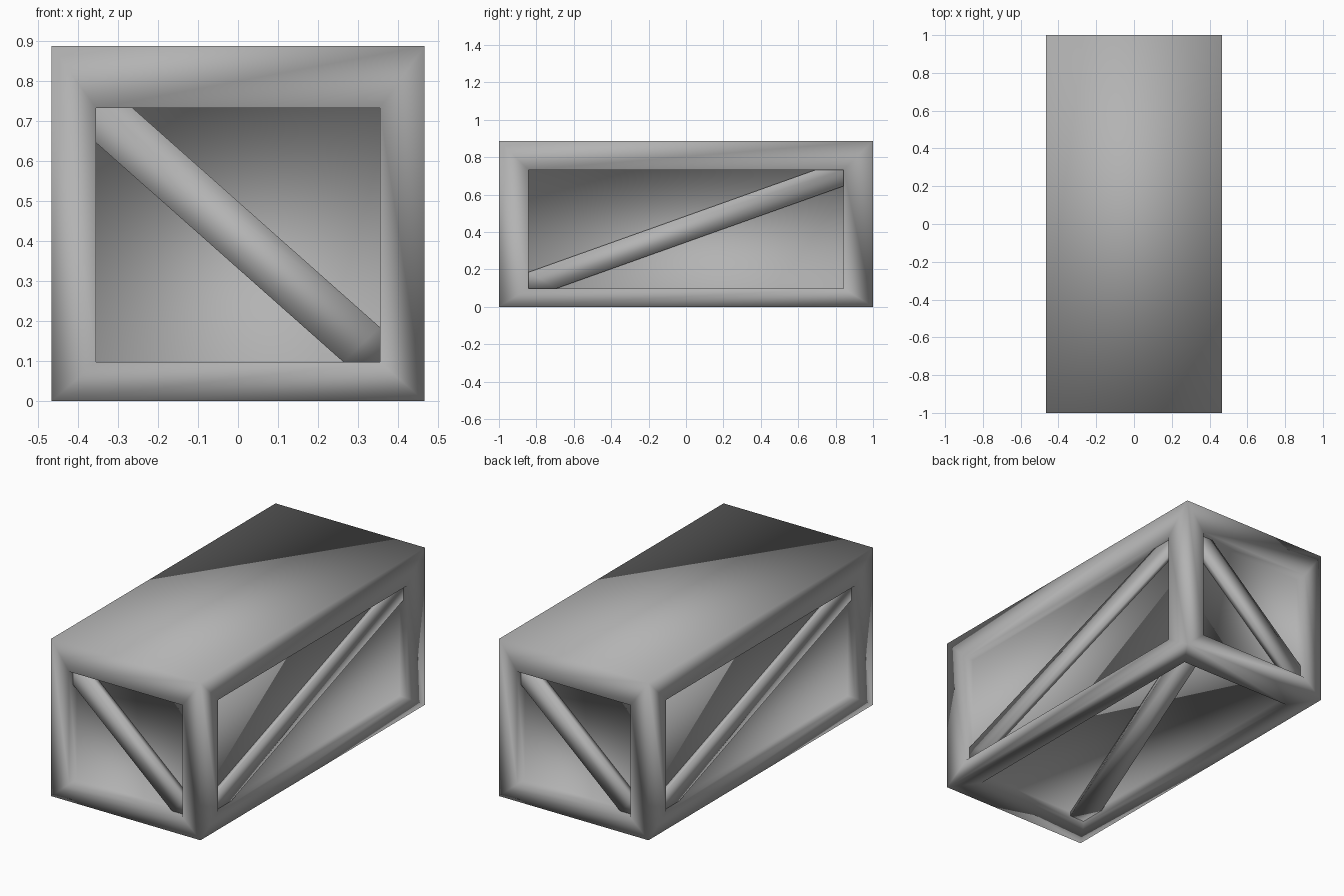
import bpy, bmesh
from mathutils import Vector

if "Cube" in bpy.data.objects:
    bpy.data.objects.remove(bpy.data.objects["Cube"])

HX, HY, H = 0.466, 1.0, 0.887          # half width, half length, height
PX, PY, Z0, Z1 = 0.354, 0.842, 0.098, 0.732   # panel openings
BX, BY, BZ = 0.091, 0.15, 0.087        # brace corner offsets

# name, mapping (u, v, depth) -> point, outer rect, opening rect, depth, brace offsets, falling brace
end_out, end_in = (-HX, HX, 0, H), (-PX, PX, Z0, Z1)
side_out, side_in = (-HY, HY, 0, H), (-PY, PY, Z0, Z1)
SIDES = [
    ("front", lambda u, v, d: (u, -HY + d, v), end_out, end_in, 0.07, (BX, BZ), True),
    ("back", lambda u, v, d: (-u, HY - d, v), end_out, end_in, 0.07, (BX, BZ), True),
    ("right", lambda u, v, d: (HX - d, u, v), side_out, side_in, 0.047, (BY, BZ), False),
    ("left", lambda u, v, d: (-HX + d, -u, v), side_out, side_in, 0.047, (BY, BZ), False),
    ("bottom", lambda u, v, d: (u, v, d), (-HX, HX, -HY, HY), (-PX, PX, -PY, PY),
     0.047, (BX, BY), False),
]

# Dark grey paint for the whole crate
grey = bpy.data.materials.new("dark_grey")
grey.diffuse_color = (0.45, 0.45, 0.45, 1)
grey.use_nodes = True
grey.node_tree.nodes["Principled BSDF"].inputs["Base Color"].default_value = grey.diffuse_color


def corners(r):
    return [(r[0], r[2]), (r[1], r[2]), (r[1], r[3]), (r[0], r[3])]


def finish(bm, name):
    bmesh.ops.remove_doubles(bm, verts=bm.verts, dist=1e-5)
    bmesh.ops.recalc_face_normals(bm, faces=bm.faces)
    for face in bm.faces:
        face.smooth = True
    mesh = bpy.data.meshes.new(name)
    bm.to_mesh(mesh)
    bm.free()
    mesh.materials.append(grey)
    bpy.context.collection.objects.link(bpy.data.objects.new(name, mesh))


def bridge(bm, a, b):
    n = len(a)
    for i in range(n):
        j = (i + 1) % n
        bm.faces.new((a[i], a[j], b[j], b[i]))


def ring(bm, f, pts, d):
    return [bm.verts.new(Vector(f(u, v, d))) for u, v in pts]


# Crate body: plain lid plus five framed, recessed sides
bm = bmesh.new()
bm.faces.new([bm.verts.new((x, y, H)) for x, y in corners((-HX, HX, -HY, HY))])
for name, f, out, opening, depth, _, _ in SIDES:
    outer = ring(bm, f, corners(out), 0)
    edge = ring(bm, f, corners(opening), 0)
    floor = ring(bm, f, corners(opening), depth)
    bridge(bm, outer, edge)
    bridge(bm, edge, floor)
    bm.faces.new(floor)
finish(bm, "crate_body")

# Diagonal braces, sitting at half the recess depth
for name, f, _, (u0, u1, v0, v1), depth, (a, b), falling in SIDES:
    pts = [(u0, v0), (u0 + a, v0), (u1, v1 - b), (u1, v1), (u1 - a, v1), (u0, v0 + b)]
    if falling:
        pts = [(-u, v) for u, v in pts]
    bm = bmesh.new()
    top = ring(bm, f, pts, depth * 0.5)
    base = ring(bm, f, pts, depth)
    bm.faces.new(top)
    bm.faces.new(base)
    bridge(bm, top, base)
    finish(bm, name + "_brace")
